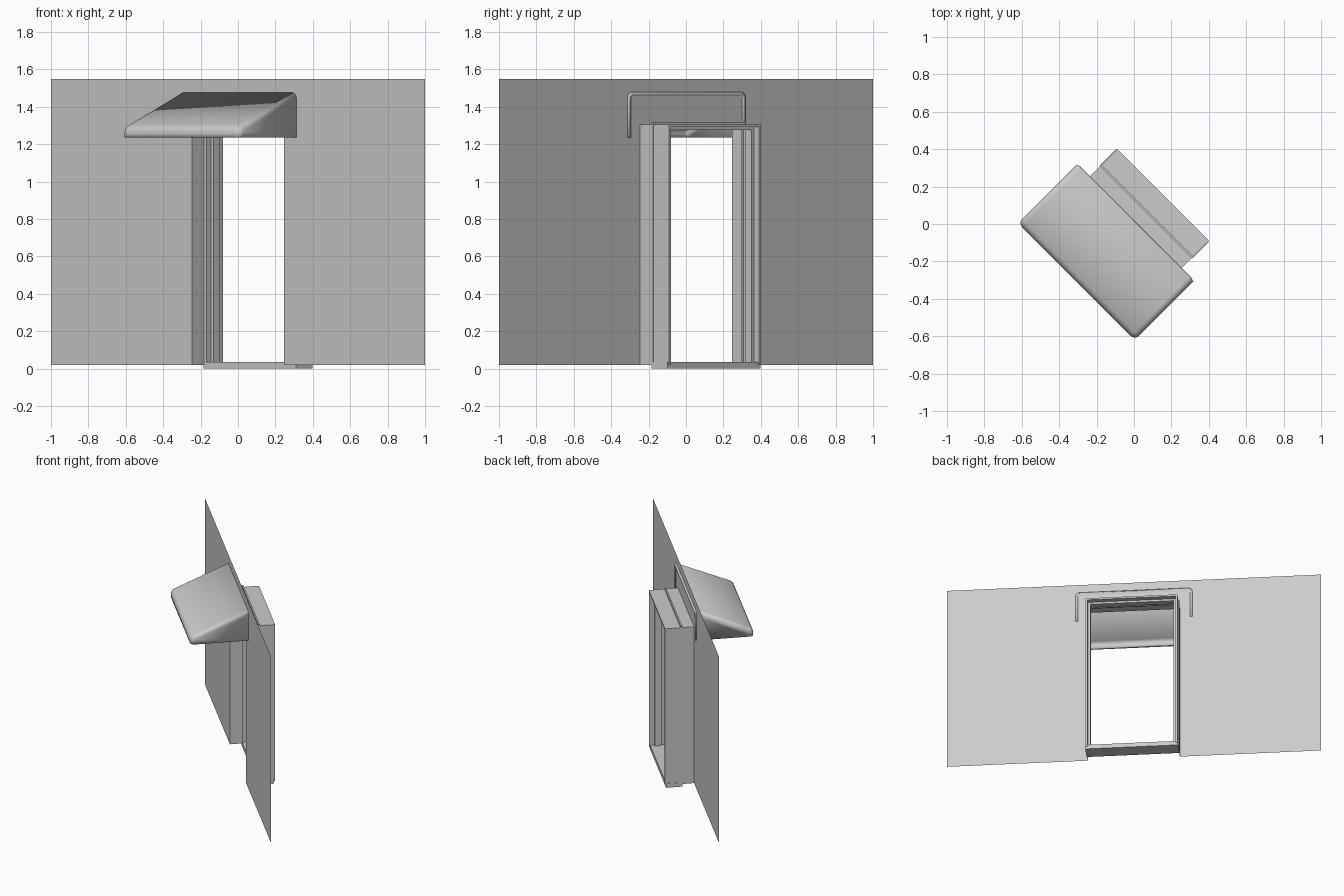
import bpy, bmesh, math
from mathutils import Matrix, Vector

cube = bpy.data.objects.get("Cube")
if cube:
    bpy.data.objects.remove(cube)

# Single grey finish
grey = bpy.data.materials.new("Plain grey")
grey.use_nodes = True
COLOUR = (0.6, 0.6, 0.6, 1)
grey.diffuse_color = COLOUR
grey.node_tree.nodes["Principled BSDF"].inputs["Base Color"].default_value = COLOUR

# Everything is built along the wall (x = along, y = depth), then turned
TURN = Matrix.Rotation(-math.pi / 4, 4, 'Z')
HALF = 0.347        # half width of the doorway
HEAD = 1.305        # top of the doorway
BASE = 0.02         # foot of the wall
DEPTH = 0.22        # back of the frame
SEAM = 0.09         # where the reveal meets the frame


def finish(bm, name):
    bm.transform(TURN)
    mesh = bpy.data.meshes.new(name)
    bm.to_mesh(mesh)
    bm.free()
    obj = bpy.data.objects.new(name, mesh)
    bpy.context.collection.objects.link(obj)
    mesh.materials.append(grey)
    return obj


def add_box(bm, low, high):
    low, high = Vector(low), Vector(high)
    place = Matrix.Translation((low + high) / 2) @ Matrix.Diagonal((*(high - low), 1))
    bmesh.ops.create_cube(bm, size=1, matrix=place)


def box(name, low, high):
    bm = bmesh.new()
    add_box(bm, low, high)
    return finish(bm, name)


def surround(name, inner, outer, front, back, head_in, head_out):
    """Two uprights and a head rail around the doorway."""
    bm = bmesh.new()
    for low, high in ((-outer, -inner), (inner, outer)):
        add_box(bm, (low, front, BASE), (high, back, head_out))
    add_box(bm, (-inner, front, head_in), (inner, back, head_out))
    return finish(bm, name)


# Thin wall sheet with the doorway left open
bm = bmesh.new()
END, TOP = math.sqrt(2), 1.55
outline = [(-END, BASE), (-HALF, BASE), (-HALF, HEAD), (HALF, HEAD),
           (HALF, BASE), (END, BASE), (END, TOP), (HALF, TOP), (-HALF, TOP), (-END, TOP)]
v = [bm.verts.new((x, 0, z)) for x, z in outline]
bm.faces.new((v[0], v[1], v[2], v[8], v[9]))
bm.faces.new((v[2], v[3], v[7], v[8]))
bm.faces.new((v[4], v[5], v[6], v[7], v[3]))

# Reveal sheet running back from the doorway edge
inside = v[1:5]
rear = [bm.verts.new(p.co + Vector((0, SEAM, 0))) for p in inside]
for i in range(3):
    bm.faces.new((inside[i], rear[i], rear[i + 1], inside[i + 1]))
finish(bm, "wall_and_reveal")

# Door frame: lining, front flange and raised stop
surround("frame_lining", HALF - 0.014, HALF, SEAM, DEPTH, HEAD - 0.014, HEAD)
surround("frame_flange", HALF - 0.017, HALF + 0.004, SEAM, SEAM + 0.012, HEAD - 0.017, 1.32)
surround("frame_stop", 0.315, HALF - 0.01, 0.13, 0.18, 1.275, HEAD - 0.01)

# Threshold
box("threshold", (-0.35, SEAM, 0), (0.35, 0.212, 0.035))

# Sloping hood, open underneath and against the wall
bm = bmesh.new()
FRONT, BACK, LOW = -0.435, 0.008, 1.235
add_box(bm, (-0.442, FRONT, LOW), (0.442, BACK, 1.48))
for p in bm.verts:
    if p.co.y < -0.1 and p.co.z > 1.4:
        p.co.z = 1.29
bm.normal_update()
open_sides = [f for f in bm.faces if f.normal.y > 0.9 or f.normal.z < -0.9]
bmesh.ops.delete(bm, geom=open_sides, context='FACES')
ridges = [e for e in bm.edges if len(e.link_faces) == 2]
bmesh.ops.bevel(bm, geom=ridges, offset=0.032, segments=5, profile=0.5, affect='EDGES')
hood = finish(bm, "hood")
shell = hood.modifiers.new("shell", 'SOLIDIFY')
shell.thickness = 0.018
shell.offset = -1

bpy.ops.object.select_all(action='DESELECT')
hood.select_set(True)
bpy.context.view_layer.objects.active = hood
bpy.ops.object.shade_smooth_by_angle(angle=math.radians(35))
